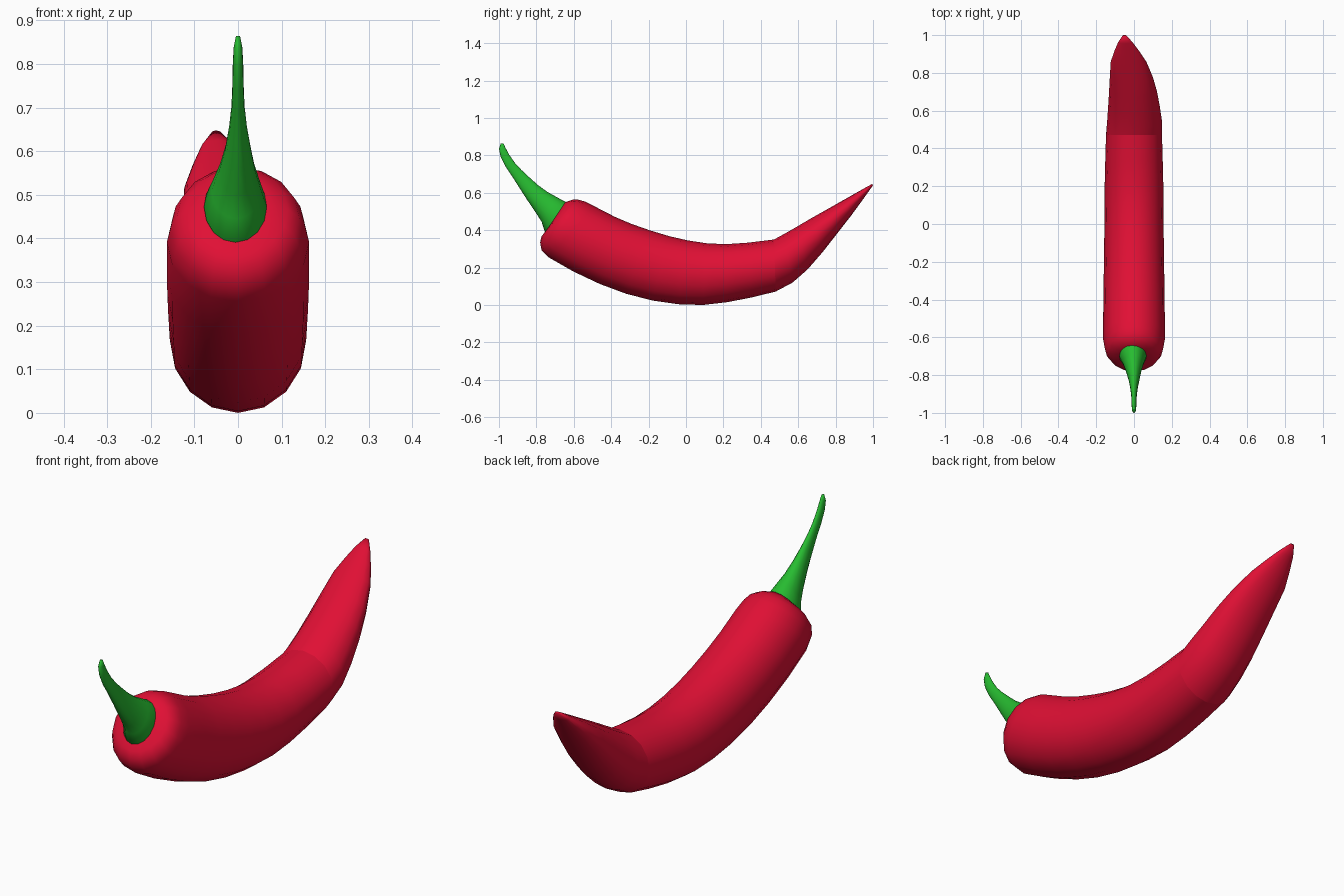
import bpy, bmesh
from math import sin, cos, tau

SIDES = 16


def loft(name, rings, colour, sharp_ring=None):
    """Skin elliptical rings: (top y, top z, bottom y, bottom z, x centre, x radius)."""
    bm = bmesh.new()
    loops = []
    for ty, tz, by, bz, xc, rx in rings:
        loop = []
        for i in range(SIDES):
            a = tau * i / SIDES
            t = (1 + cos(a)) / 2
            loop.append(bm.verts.new((xc + rx * sin(a), by + (ty - by) * t, bz + (tz - bz) * t)))
        loops.append(loop)
    for a, b in zip(loops, loops[1:]):
        for i in range(SIDES):
            j = (i + 1) % SIDES
            bm.faces.new((a[i], a[j], b[j], b[i]))
    bm.faces.new(loops[0])
    bm.faces.new(loops[-1])
    bmesh.ops.recalc_face_normals(bm, faces=bm.faces)
    for f in bm.faces:
        f.smooth = True
    if sharp_ring is not None:
        ring = set(loops[sharp_ring])
        for e in bm.edges:
            if set(e.verts) <= ring:
                e.smooth = False
    mesh = bpy.data.meshes.new(name)
    bm.to_mesh(mesh)
    bm.free()
    mat = bpy.data.materials.new(name + "_colour")
    mat.diffuse_color = colour
    mesh.materials.append(mat)
    obj = bpy.data.objects.new(name, mesh)
    bpy.context.collection.objects.link(obj)
    return obj


# Red fruit: blunt rounded shoulder, curved body, flattened tip leaning to -x
body = [
    (-0.645, 0.550, -0.745, 0.400, 0.0, 0.070),
    (-0.605, 0.563, -0.772, 0.368, 0.0, 0.115),
    (-0.575, 0.563, -0.780, 0.335, 0.0, 0.140),
    (-0.540, 0.553, -0.772, 0.292, 0.0, 0.155),
    (-0.490, 0.528, -0.735, 0.255, 0.0, 0.163),
    (-0.380, 0.471, -0.600, 0.178, 0.0, 0.163),
    (-0.290, 0.433, -0.460, 0.112, 0.0, 0.162),
    (-0.190, 0.398, -0.320, 0.060, 0.0, 0.160),
    (-0.090, 0.368, -0.180, 0.024, 0.0, 0.158),
    (0.010, 0.345, -0.040, 0.004, 0.0, 0.157),
    (0.110, 0.330, 0.090, 0.000, 0.0, 0.156),
    (0.210, 0.325, 0.220, 0.015, 0.0, 0.155),
    (0.330, 0.333, 0.350, 0.040, 0.0, 0.152),
    (0.470, 0.350, 0.480, 0.072, 0.0, 0.148),
    (0.520, 0.377, 0.570, 0.120, 0.003, 0.145),
    (0.590, 0.417, 0.650, 0.190, 0.000, 0.137),
    (0.670, 0.464, 0.730, 0.282, -0.005, 0.127),
    (0.750, 0.509, 0.805, 0.378, -0.014, 0.114),
    (0.840, 0.560, 0.880, 0.474, -0.029, 0.094),
    (0.900, 0.594, 0.930, 0.542, -0.038, 0.066),
    (0.955, 0.625, 0.970, 0.598, -0.046, 0.038),
    (0.995, 0.647, 1.000, 0.640, -0.050, 0.010),
]
loft("pepper_body", body, (0.75, 0.005, 0.035, 1), sharp_ring=13)

# Green stalk: flared base narrowing to a hooked tip
stem = [
    (-0.625, 0.538, -0.735, 0.382, -0.005, 0.068),
    (-0.645, 0.552, -0.755, 0.392, -0.006, 0.072),
    (-0.690, 0.576, -0.772, 0.445, -0.004, 0.057),
    (-0.740, 0.604, -0.807, 0.500, -0.002, 0.042),
    (-0.790, 0.640, -0.848, 0.560, 0.0, 0.030),
    (-0.835, 0.680, -0.888, 0.622, 0.0, 0.021),
    (-0.880, 0.722, -0.928, 0.685, 0.0, 0.015),
    (-0.915, 0.760, -0.965, 0.740, 0.0, 0.013),
    (-0.945, 0.803, -0.992, 0.795, 0.0, 0.012),
    (-0.965, 0.840, -1.000, 0.835, 0.0, 0.010),
    (-0.975, 0.862, -0.990, 0.864, 0.0, 0.005),
]
loft("pepper_stem", stem, (0.02, 0.5, 0.03, 1))
